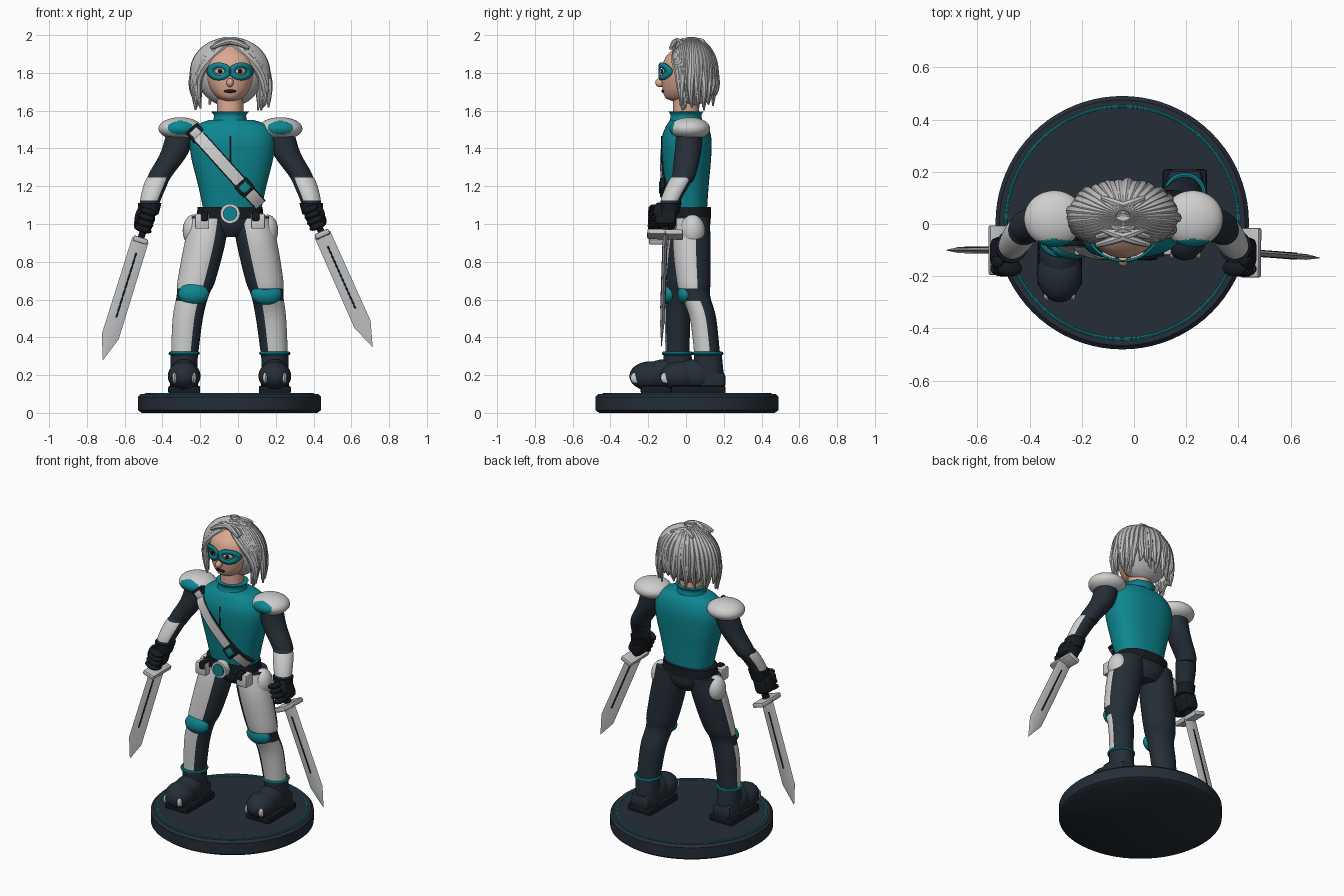
import bpy, bmesh, math, random
from mathutils import Vector, Matrix

if "Cube" in bpy.data.objects:
    bpy.data.objects.remove(bpy.data.objects["Cube"])
random.seed(4)

def mat(name, r, g, b):
    m = bpy.data.materials.new(name)
    m.diffuse_color = (r, g, b, 1)
    m.use_nodes = True
    m.node_tree.nodes["Principled BSDF"].inputs["Base Color"].default_value = m.diffuse_color
    return m
NAVY = mat("dark navy", 0.018, 0.027, 0.038)
BLACK = mat("black", 0.008, 0.011, 0.015)
TEAL = mat("teal", 0.004, 0.24, 0.28)
WHITE = mat("armour white", 0.62, 0.62, 0.62)
HAIR = mat("silver hair", 0.50, 0.50, 0.51)
STEEL = mat("steel", 0.52, 0.53, 0.54)
SKIN = mat("skin", 0.72, 0.40, 0.29)
I4 = Matrix.Identity(4)

def finish(name, bm, mats, rule=None, M=I4):
    """Turn a bmesh into an object; rule(centre, normal) picks the material."""
    bm.transform(M)
    bmesh.ops.recalc_face_normals(bm, faces=bm.faces)
    for f in bm.faces:
        f.smooth = True
        if rule:
            f.material_index = int(rule(f.calc_center_median(), f.normal))
    me = bpy.data.meshes.new(name)
    bm.to_mesh(me)
    bm.free()
    for m in mats:
        me.materials.append(m)
    ob = bpy.data.objects.new(name, me)
    bpy.context.collection.objects.link(ob)
    return ob

def ball(name, c, r, mats, rule=None, seg=24, M=I4):
    bm = bmesh.new()
    bmesh.ops.create_uvsphere(bm, u_segments=seg, v_segments=seg // 2, radius=1,
                              matrix=Matrix.Translation(c) @ Matrix.Diagonal((*r, 1)))
    return finish(name, bm, mats, rule, M)

def box(name, c, size, m, bevel=0.008, M=I4):
    bm = bmesh.new()
    bmesh.ops.create_cube(bm, size=1, matrix=Matrix.Translation(c) @ Matrix.Diagonal((*size, 1)))
    bmesh.ops.bevel(bm, geom=bm.edges[:], offset=bevel, segments=2, affect='EDGES', profile=0.5)
    return finish(name, bm, [m], None, M)

def loft(name, st, mats, rule=None, power=2.0, seg=40, sub=5):
    """Skin of horizontal rings (x, y, z, rx, ry), splined between stations."""
    P = [Vector(s) for s in st]
    rows = []
    for i in range(len(P) - 1):
        a, b, c, d = P[max(i - 1, 0)], P[i], P[i + 1], P[min(i + 2, len(P) - 1)]
        for k in range(sub):
            t = k / sub
            rows.append(0.5 * (2 * b + (c - a) * t + (2 * a - 5 * b + 4 * c - d) * t * t
                               + (3 * b - a - 3 * c + d) * t ** 3))
    rows.append(P[-1])
    bm = bmesh.new()
    rings = []
    for x, y, z, rx, ry in rows:
        ring = []
        for j in range(seg):
            a = 2 * math.pi * j / seg
            ca, sa = math.cos(a), math.sin(a)
            ring.append(bm.verts.new((x + rx * math.copysign(abs(ca) ** (2 / power), ca),
                                      y + ry * math.copysign(abs(sa) ** (2 / power), sa), z)))
        rings.append(ring)
    for r0, r1 in zip(rings, rings[1:]):
        for j in range(seg):
            bm.faces.new((r0[j], r0[(j + 1) % seg], r1[(j + 1) % seg], r1[j]))
    bm.faces.new(rings[0])
    bm.faces.new(rings[-1])
    return finish(name, bm, mats, rule)

def disc(name, c, r, depth, m, M=I4):
    """Short cylinder facing the front."""
    bm = bmesh.new()
    bmesh.ops.create_cone(bm, cap_ends=True, segments=32, radius1=r, radius2=r, depth=depth,
                          matrix=Matrix.Translation(c) @ Matrix.Rotation(math.pi / 2, 4, 'X'))
    return finish(name, bm, [m], None, M)

def torus(name, c, R, r, m, seg=64):
    bm = bmesh.new()
    grid = [[bm.verts.new((c[0] + (R + r * math.cos(v * math.pi / 4)) * math.cos(u * 2 * math.pi / seg),
                           c[1] + (R + r * math.cos(v * math.pi / 4)) * math.sin(u * 2 * math.pi / seg),
                           c[2] + r * math.sin(v * math.pi / 4))) for v in range(8)] for u in range(seg)]
    for u in range(seg):
        for v in range(8):
            n = (u + 1) % seg
            bm.faces.new((grid[u][v], grid[n][v], grid[n][(v + 1) % 8], grid[u][(v + 1) % 8]))
    return finish(name, bm, [m])

CX = -0.042
# display base with inlaid ring
loft("base", [(-.045, .005, 0, .465, .465), (-.045, .005, .015, .485, .485),
              (-.045, .005, .085, .485, .485), (-.045, .005, .1, .47, .47)], [NAVY], seg=80, sub=1)
torus("base_ring", (-.045, .005, .098), .445, .006, TEAL, 80)

# torso, collar, pelvis, belt
BODY = [(-.03, .01, 1.06, .15, .1), (-.03, .005, 1.2, .18, .115), (-.03, .003, 1.35, .217, .13),
        (-.03, .003, 1.45, .224, .132), (-.03, .005, 1.52, .19, .11), (-.035, .005, 1.55, .12, .085)]
loft("torso", BODY, [TEAL], power=2.4, seg=48)
loft("collar", [(CX, 0, 1.52, .1, .095), (CX, 0, 1.57, .085, .082), (CX, 0, 1.595, .1, .092)], [TEAL])
loft("pelvis", [(CX, .035, .93, .07, .06), (CX, .035, .98, .12, .09), (CX, .03, 1.05, .165, .1),
                (CX, .02, 1.09, .16, .1)], [NAVY], power=2.3)
loft("belt", [(CX, .015, 1.03, .178, .118), (CX, .015, 1.09, .172, .116)], [BLACK], power=2.3, sub=1)
disc("buckle_rim", (CX, -.115, 1.055), .052, .05, WHITE)
disc("buckle_gem", (CX, -.14, 1.055), .038, .016, TEAL)
for s in (-1, 1):
    x = CX + s * .148
    box("pouch", (x, -.085, 1.015), (.075, .07, .08), WHITE)
    box("pouch_flap", (x - s * .012, -.1, 1.04), (.04, .05, .05), BLACK)
box("chest_seam", (CX, -.128, 1.37), (.008, .01, .19), BLACK, .002)

def chest_y(x, z):
    for a, b in zip(BODY, BODY[1:]):
        if z <= b[2]:
            break
    t = max(0, min(1, (z - a[2]) / (b[2] - a[2])))
    rx, ry = a[3] + (b[3] - a[3]) * t, a[4] + (b[4] - a[4]) * t
    u = min(.93, abs(x + .03) / rx)
    return .003 - ry * (1 - u ** 2.4) ** (1 / 2.4)

# shoulder strap: shell following the chest
A, B = Vector((-.245, 0, 1.505)), Vector((.12, 0, 1.1))
along = (B - A).normalized()
side = Vector((along.z, 0, -along.x))
def strap(name, w, lift, m):
    bm = bmesh.new()
    rows = []
    for i in range(19):
        p = A.lerp(B, i / 18)
        y = chest_y(p.x, p.z) - lift
        rows.append([bm.verts.new(p + side * k + Vector((0, y + d, 0)))
                     for k, d in ((-w, .03), (-w, 0), (w, 0), (w, .03))])
    for r0, r1 in zip(rows, rows[1:]):
        for j in range(4):
            bm.faces.new((r0[j], r0[(j + 1) % 4], r1[(j + 1) % 4], r1[j]))
    bm.faces.new(rows[0])
    bm.faces.new(rows[-1])
    finish(name, bm, [m])
strap("strap_edge", .036, .010, BLACK)
strap("strap", .029, .015, WHITE)
for t, outer, inner in ((.06, BLACK, WHITE), (.77, BLACK, TEAL)):
    p = A.lerp(B, t)
    M = Matrix.Translation((p.x, chest_y(p.x, p.z) - .018, p.z)) @ Matrix.Rotation(math.radians(48), 4, 'Y')
    box("strap_buckle", (0, 0, 0), (.075, .025, .085), outer, .006, M)
    box("strap_buckle_plate", (0, -.013, 0), (.045, .008, .05), inner, .002, M)

# legs and boots
LEGS = {-1: [(-.15, .025, 1.04, .1, .09), (-.175, .005, .9, .108, .1), (-.22, -.025, .7, .1, .088),
             (-.24, -.04, .62, .085, .072), (-.266, -.045, .5, .08, .068), (-.285, -.045, .28, .07, .062)],
        1: [(.07, .035, 1.04, .1, .09), (.1, .03, .9, .108, .1), (.14, .04, .7, .1, .09),
            (.155, .05, .62, .085, .078), (.175, .09, .5, .08, .07), (.195, .115, .28, .07, .068)]}
for s, st in LEGS.items():
    guard = Vector((s * .66, -.75, 0))
    loft("leg", st, [NAVY, WHITE],
         lambda c, n: n.dot(guard) > .42 and not .59 < c.z < .66 and c.z < 1.03, seg=56, sub=7)
    kx, ky = st[3][0], st[3][1]
    ball("knee_pad", (kx - s * .005, ky - .05, .63), (.082, .045, .058), [TEAL])
    ball("hip_pad", (st[0][0] + s * .085, st[0][1], .965), (.058, .065, .085), [WHITE])
    ax, ay = st[-1][0], st[-1][1]
    loft("boot_shaft", [(ax, ay + .01, .13, .075, .08), (ax, ay + .005, .22, .072, .078),
                        (ax, ay, .31, .072, .074)], [NAVY])
    torus("boot_band", (ax, ay, .315), .073, .01, TEAL, 40)
    ball("boot_toe", (ax, ay - .145, .195), (.087, .11, .078), [NAVY])
    ball("boot_instep", (ax, ay - .06, .2), (.08, .13, .085), [NAVY])
    box("boot_heel", (ax, ay + .03, .17), (.14, .13, .1), NAVY, .03)
    box("sole", (ax, ay - .05, .122), (.17, .29, .045), BLACK, .012)
    for d in (-.05, .05):
        ball("toe_clasp", (ax + d, ay - .22, .185), (.013, .03, .03), [WHITE], seg=12)

# arms, pads, fists and swords
ARMS = {-1: ((-.305, -.475), (-.495, -.115, 1.02), (-.517, -.1, .915), (-.715, -.1, .28)),
        1: ((.225, .395), (.41, -.115, 1.035), (.447, -.11, .945), (.712, -.13, .35))}
for s, ((sx, wx), hand, hilt, tip) in ARMS.items():
    ex = sx + (wx - sx) * .62
    loft("upper_arm", [(sx, .02, 1.5, .07, .07), (sx + s * .03, .01, 1.38, .074, .07),
                       (ex, -.01, 1.26, .064, .062), (ex + s * .01, -.02, 1.22, .05, .052)], [NAVY])
    guard = Vector((s * .7, -.71, 0))
    loft("forearm", [(ex - s * .01, -.005, 1.29, .045, .045), (ex + s * .018, -.03, 1.23, .062, .06),
                     (wx - s * .015, -.075, 1.14, .056, .055), (wx, -.095, 1.07, .045, .045)],
         [NAVY, WHITE], lambda c, n: 1.125 < c.z < 1.25 and n.dot(guard) > .0, seg=48)
    loft("glove_cuff", [(wx, -.095, 1.05, .054, .056), (wx - s * .008, -.085, 1.11, .062, .062)], [BLACK], sub=2)
    c = Vector((sx, .02, 1.505))
    ball("shoulder_pad", c, (.116, .108, .06), [WHITE, TEAL],
         lambda p, n: p.y < .0 and ((p.x - c.x - s * .0) / .068) ** 2 + ((p.z - 1.51) / .036) ** 2 < 1, seg=72)
    # frame: x = blade width, y = guard length, z = toward the tip
    d = (Vector(tip) - Vector(hilt))
    L = d.length
    d.normalize()
    yv = (Vector((0, 1, 0)) - d * d.y).normalized()
    xv = yv.cross(d)
    M = Matrix((xv, yv, d)).transposed().to_4x4()
    M.translation = Vector(hilt)
    box("sword_guard", (0, 0, 0), (.08, .19, .03), STEEL, .008, M)
    bm = bmesh.new()
    rows = [[bm.verts.new(v) for v in ((w, 0, z), (0, t, z), (-w, 0, z), (0, -t, z))]
            for z, w, t in ((0, .045, .012), (L - .13, .047, .011), (L, .001, .001))]
    for r0, r1 in zip(rows, rows[1:]):
        for j in range(4):
            bm.faces.new((r0[j], r0[(j + 1) % 4], r1[(j + 1) % 4], r1[j]))
    bm.faces.new(rows[0])
    finish("sword_blade", bm, [STEEL], None, M)
    box("blade_groove", (0, 0, .25), (.009, .027, .36), BLACK, .002, M)
    box("sword_grip", (0, 0, -.07), (.035, .04, .15), BLACK, .01, M)
    H = M.copy()
    H.translation = Vector(hand)
    box("fist", (0, .005, 0), (.1, .12, .12), BLACK, .03, H)
    for k in range(4):
        ball("finger", (s * .006, -.055, -.048 + .032 * k), (.05, .032, .019), [BLACK], seg=14, M=H)
    ball("thumb", (-s * .035, -.03, -.02), (.022, .03, .05), [BLACK], seg=14, M=H)

# head
loft("neck", [(CX, 0, 1.55, .07, .068), (CX, 0, 1.7, .07, .068)], [SKIN], sub=2)
loft("face", [(CX, -.035, 1.652, .03, .04), (CX, -.03, 1.67, .068, .08), (CX, -.02, 1.72, .108, .105),
              (CX, -.01, 1.8, .132, .12), (CX, -.005, 1.88, .12, .105), (CX, 0, 1.94, .05, .05)], [SKIN])
ball("nose", (CX, -.137, 1.748), (.019, .026, .024), [SKIN], seg=16)
ball("mouth", (CX, -.122, 1.703), (.034, .008, .009), [BLACK], seg=16)

def face_y(x, z):
    u = 1 - ((x - CX) / .134) ** 2 - ((z - 1.81) / .21) ** 2
    return -.012 - .119 * math.sqrt(max(u, .05))

def patch(name, cx, cz, outer, inner, lift, m):
    """Elliptical ring or plate draped over the face."""
    bm = bmesh.new()
    loops = [[bm.verts.new((x, face_y(x, z) - lift, z)) for x, z in
              ((cx + rx * math.cos(j * math.pi / 16), cz + rz * math.sin(j * math.pi / 16)) for j in range(32))]
             for rx, rz in (outer, inner)]
    for j in range(32):
        k = (j + 1) % 32
        bm.faces.new((loops[0][j], loops[0][k], loops[1][k], loops[1][j]))
    ob = finish(name, bm, [m])
    mod = ob.modifiers.new("thickness", 'SOLIDIFY')
    mod.thickness, mod.offset = .008, 0
for s in (-1, 1):
    patch("mask", CX + s * .058, 1.808, (.064, .047), (.032, .02), .012, TEAL)
    patch("eye", CX + s * .054, 1.808, (.026, .014), (.002, .002), .002, WHITE)
    patch("pupil", CX + s * .052, 1.808, (.011, .012), (.001, .001), .006, BLACK)

# hair: cap plus tapered locks falling from the crown
C = Vector((CX, .03, 1.8))
ball("hair_cap", C, (.175, .115, .18), [HAIR], seg=32)
cu = bpy.data.curves.new("hair_locks", 'CURVE')
cu.dimensions, cu.bevel_depth, cu.bevel_resolution, cu.resolution_u, cu.use_fill_caps = '3D', 1, 2, 4, True
def lock(pts, radii):
    sp = cu.splines.new('NURBS')
    sp.points.add(len(pts) - 1)
    for q, p, r in zip(sp.points, pts, radii):
        q.co, q.radius = (*p, 1), r
    sp.order_u, sp.use_endpoint_u, sp.use_smooth = 4, True, True
N = 38
for i in range(N):
    a0 = -180 + 360 * (i + .5) / N
    a1 = math.copysign(max(abs(a0), 58 + abs(a0) * .25), a0)
    end = random.uniform(1.6, 1.67) + (.02 if abs(a1) > 130 else 0)
    pts = []
    for th in (8, 30, 52, 74, 92):
        a = math.radians(a0 + (a1 - a0) * max(0, (th - 25) / 67))
        t = math.radians(th)
        pts.append(C + Vector((.192 * math.sin(t) * math.sin(a), -.122 * math.sin(t) * math.cos(a), .178 * math.cos(t))))
    f = random.uniform(.94, 1.1)
    for z, g in ((1.72, f), (end, f - .06)):
        a = math.radians(a1 + random.uniform(-6, 6))
        pts.append(Vector((C.x + .195 * g * math.sin(a), C.y - .125 * g * math.cos(a), z)))
    lock(pts, (.014, .021, .024, .025, .023, .02, .005))
for k in range(5):  # crossed locks over the crown
    for s in (-1, 1):
        y = -.06 + k * .03
        lock([(CX - s * .08, y + .04, 1.95), (CX - s * .03, y + .02, 1.975), (CX + s * .03, y, 1.975),
              (CX + s * .1, y - .02, 1.93)], (.01, .02, .02, .01))
cu.materials.append(HAIR)
locks = bpy.data.objects.new("hair_locks", cu)
bpy.context.collection.objects.link(locks)
bpy.context.view_layer.objects.active = locks
locks.select_set(True)
bpy.ops.object.convert(target='MESH')

bpy.ops.object.select_all(action='SELECT')
bpy.ops.object.shade_smooth_by_angle(angle=math.radians(40))
